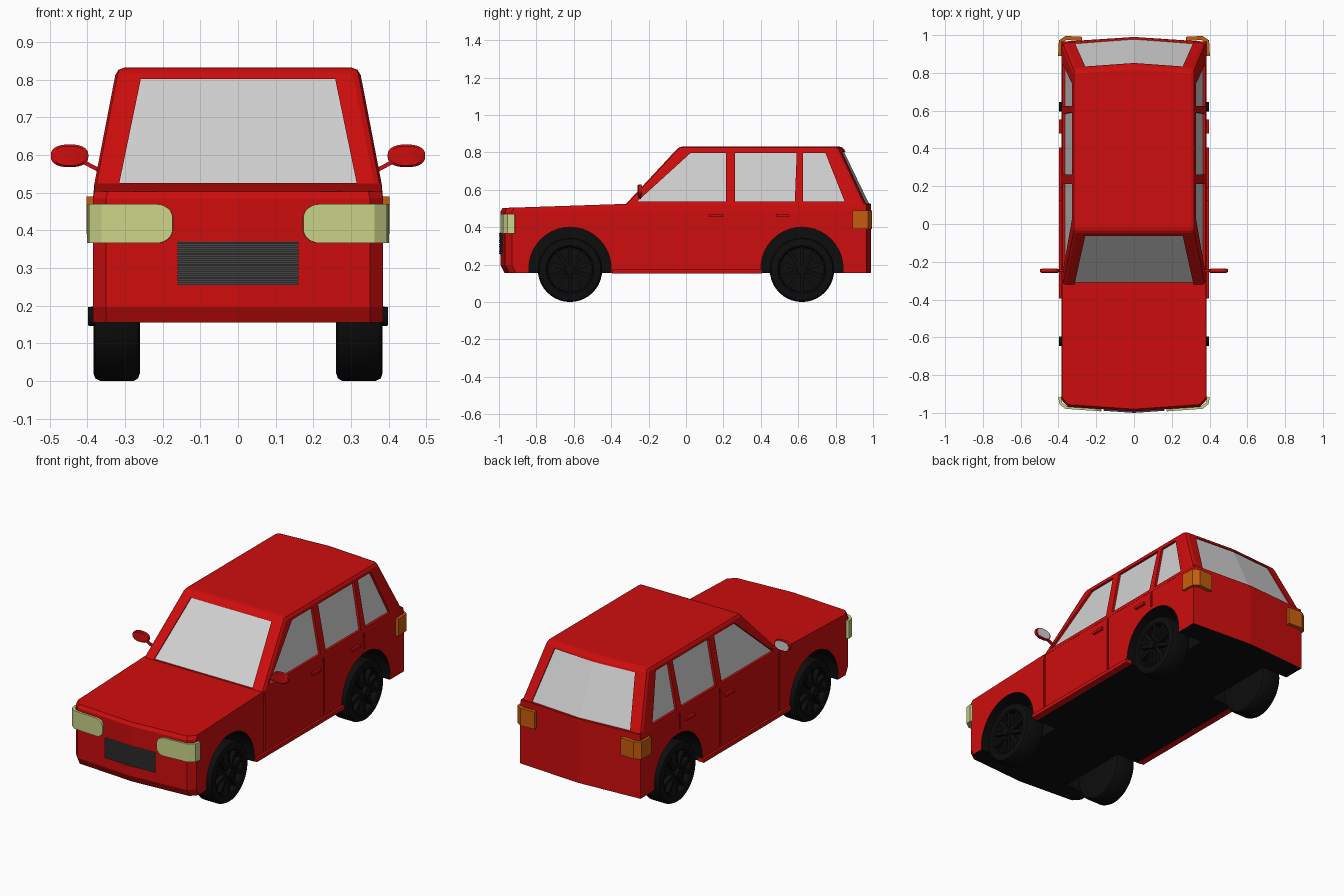
import bpy, bmesh, math
from mathutils import Vector, Matrix

if "Cube" in bpy.data.objects:
    bpy.data.objects.remove(bpy.data.objects["Cube"])


def material(name, r, g, b):
    m = bpy.data.materials.new(name)
    m.diffuse_color = (r, g, b, 1)
    m.use_nodes = True
    m.node_tree.nodes["Principled BSDF"].inputs["Base Color"].default_value = m.diffuse_color
    return m


RED = material("red paint", 0.62, 0.004, 0.004)
GLASS = material("pale grey glass", 0.64, 0.64, 0.64)
BLACK = material("black rubber", 0.004, 0.004, 0.004)
GRILLE = material("dark grey grille", 0.06, 0.06, 0.06)
LAMP = material("pale yellow lamp", 0.60, 0.66, 0.25)
ORANGE = material("orange lamp", 0.57, 0.11, 0.004)


def make(name, bm, mat=None, mirror=False, smooth=False):
    bmesh.ops.recalc_face_normals(bm, faces=bm.faces)
    me = bpy.data.meshes.new(name)
    bm.to_mesh(me)
    bm.free()
    ob = bpy.data.objects.new(name, me)
    bpy.context.collection.objects.link(ob)
    if mat:
        me.materials.append(mat)
    bpy.ops.object.select_all(action='DESELECT')
    ob.select_set(True)
    bpy.context.view_layer.objects.active = ob
    if smooth:
        bpy.ops.object.shade_smooth_by_angle(angle=math.radians(35))
    if mirror:
        ob.modifiers.new("mirror", 'MIRROR')
    return ob


def loft(bm, rings, caps=True):
    """Skin closed rings of points."""
    rows = [[bm.verts.new(p) for p in r] for r in rings]
    n = len(rows[0])
    for a, b in zip(rows, rows[1:]):
        for i in range(n):
            j = (i + 1) % n
            bm.faces.new((a[i], a[j], b[j], b[i]))
    if caps:
        bm.faces.new(rows[0])
        bm.faces.new(rows[-1])
    return rows


def box(bm, lo, hi, matrix=Matrix()):
    lo, hi = Vector(lo), Vector(hi)
    size = hi - lo
    bmesh.ops.create_cube(bm, size=1, matrix=matrix @ Matrix.Translation((lo + hi) / 2)
                          @ Matrix.Diagonal((*size, 1)))


def cut(ob, cutter):
    m = ob.modifiers.new("cut", 'BOOLEAN')
    m.operation, m.solver, m.object = 'DIFFERENCE', 'EXACT', cutter
    bpy.context.view_layer.objects.active = ob
    bpy.ops.object.modifier_apply(modifier=m.name)
    bpy.data.objects.remove(cutter)


def circle(x, y, z, r, n=40):
    return [(x, y + r * math.cos(2 * math.pi * i / n), z + r * math.sin(2 * math.pi * i / n))
            for i in range(n)]


def strip(name, path, zc, thick, mat, mirror=True):
    """Upright band along a plan path of (x, y, half height)."""
    bm = bmesh.new()
    cols = [(bm.verts.new((x, y, zc - h)), bm.verts.new((x, y, zc + h))) for x, y, h in path]
    for a, b in zip(cols, cols[1:]):
        bm.faces.new((a[0], b[0], b[1], a[1]))
    ob = make(name, bm, mat)
    s = ob.modifiers.new("thickness", 'SOLIDIFY')
    s.thickness, s.offset = thick, 0
    if mirror:
        ob.modifiers.new("mirror", 'MIRROR')
    return ob


# Lower body: plan outline lofted upwards, with a rising bonnet
half = [(0, -0.992), (0.35, -0.968), (0.385, -0.93), (0.385, -0.31), (0.385, 0.965), (0, 0.99)]
outline = half + [(-x, y) for x, y in half[-2:0:-1]]


def body_ring(z, front, side, rise=0):
    return [(x - math.copysign(side, x) if x else 0, y + (front if y < -0.9 else 0),
             z + rise * min(1, max(0, (y + 0.98) / 0.67))) for x, y in outline]


bm = bmesh.new()
rows = loft(bm, [body_ring(0.155, 0.022, 0), body_ring(0.197, 0, 0),
                 body_ring(0.485, 0, 0), body_ring(0.503, 0.012, 0.004, 0.022)], caps=False)
top = rows[-1]
bm.faces.new(rows[0])
bm.faces.new([top[i] for i in (7, 8, 9, 0, 1, 2, 3)])
bm.faces.new([top[i] for i in (3, 4, 5, 6, 7)])
body = make("lower_body", bm, RED)
body.data.materials.append(BLACK)

# Wheel arches and door gaps
WHEELS, ARCH_Z, ARCH_R = (-0.62, 0.62), 0.18, 0.22
bm = bmesh.new()
for y in WHEELS:
    for s in (-1, 1):
        loft(bm, [circle(s * 0.22, y, ARCH_Z, ARCH_R), circle(s * 0.5, y, ARCH_Z, ARCH_R)])
cut(body, make("arch_cutter", bm))
bm = bmesh.new()
for y, z in ((-0.305, 0.175), (0.235, 0.175), (0.605, 0.42)):
    for s in (-1, 1):
        box(bm, (s * 0.44 - 0.062, y - 0.005, z), (s * 0.44 + 0.062, y + 0.005, 0.6))
cut(body, make("door_gap_cutter", bm))
for p in body.data.polygons:
    c = p.center
    in_arch = abs(c.x) < 0.3845 and any(
        math.hypot(c.y - y, c.z - ARCH_Z) < ARCH_R + 0.003 for y in WHEELS)
    p.material_index = 1 if in_arch or p.normal.z < -0.95 else 0


# Cabin: red shell with window openings around a glass core
def cabin(name, z_top, side, end, mat, bevel=0):
    rings = []
    for z in (0.515, z_top):
        t = (z - 0.52) / 0.312
        w, f = 0.382 - 0.06 * t - side, -0.325 + 0.29 * t + end * 1.4
        c, m = 0.96 - 0.145 * t - end, 0.988 - 0.15 * t - end
        rings.append([(-w, f, z), (w, f, z), (w, c, z), (0, m, z), (-w, c, z)])
    bm = bmesh.new()
    loft(bm, rings)
    if bevel:
        bm.normal_update()
        edges = [e for e in bm.edges if max(v.co.z for v in e.verts) > 0.6
                 and e.calc_face_angle() > 0.4]
        bmesh.ops.bevel(bm, geom=edges, offset=bevel, segments=2, profile=0.5, affect='EDGES')
    return make(name, bm, mat)


shell = cabin("cabin_frame", 0.832, 0, 0, RED, 0.02)
cabin("window_glass", 0.82, 0.014, 0.007, GLASS)
bm = bmesh.new()
for win in ([(-0.26, 0.538), (0.213, 0.538), (0.213, 0.797), (0.025, 0.797)],
            [(0.262, 0.538), (0.582, 0.538), (0.592, 0.797), (0.262, 0.797)],
            [(0.625, 0.538), (0.848, 0.538), (0.745, 0.797), (0.625, 0.797)]):
    loft(bm, [[(x, y, z) for y, z in win] for x in (-0.6, 0.6)])
cut(shell, make("side_window_cutter", bm))
bm = bmesh.new()
for y0, y1 in ((-0.6, 0.1), (0.6, 1.2)):
    screen = [(-0.315, 0.526), (0.315, 0.526), (0.258, 0.802), (-0.258, 0.802)]
    loft(bm, [[(x, y, z) for x, z in screen] for y in (y0, y1)])
cut(shell, make("screen_cutter", bm))

# Sills and door handles
bm = bmesh.new()
box(bm, (0.36, -0.395, 0.153), (0.398, 0.405, 0.175))
make("sill", bm, RED, mirror=True)
bm = bmesh.new()
for y in (0.16, 0.517):
    box(bm, (0.38, y - 0.037, 0.454), (0.398, y + 0.037, 0.469))
make("door_handles", bm, RED, mirror=True)

# Headlights with rounded inner ends, and tail lights round the corners
path = []
for i in range(7):
    a = math.pi / 2 * i / 6
    x = 0.173 + 0.045 * (1 - math.cos(a))
    path.append((x, -0.996 + 0.07 * x, 0.016 + 0.036 * math.sin(a)))
path += [(0.36, -0.971, 0.052), (0.388, -0.95, 0.052), (0.393, -0.915, 0.052)]
strip("headlights", path, 0.418, 0.016, LAMP)
strip("tail_lights", [(0.275, 0.98, 0.05), (0.36, 0.985, 0.05), (0.388, 0.967, 0.05),
                      (0.391, 0.89, 0.05)], 0.44, 0.022, ORANGE)

# Grille: backing plate and slats following the pointed nose
strip("grille_back", [(-0.16, -0.982, 0.058), (0, -0.993, 0.058), (0.16, -0.982, 0.058)],
      0.313, 0.004, GRILLE, False)
for i in range(12):
    strip("grille_slat", [(-0.16, -0.985, 0.003), (0, -0.996, 0.003), (0.16, -0.985, 0.003)],
          0.259 + i * 0.0098, 0.008, GRILLE, False)

# Door mirrors
MIRROR = Vector((0.447, -0.248, 0.598))


def mirror_ring(y, s):
    out = []
    for i in range(28):
        a = 2 * math.pi * i / 28
        c, d = math.cos(a), math.sin(a)
        out.append(MIRROR + Vector((0.05 * s * math.copysign(abs(c) ** 0.8, c), y,
                                    0.03 * s * math.copysign(abs(d) ** 0.8, d))))
    return out


bm = bmesh.new()
loft(bm, [mirror_ring(-0.011, 0.85), mirror_ring(-0.006, 1), mirror_ring(0.01, 1)])
make("door_mirror", bm, RED, mirror=True, smooth=True)
bm = bmesh.new()
loft(bm, [mirror_ring(0.009, 0.85), mirror_ring(0.012, 0.85)])
make("mirror_glass", bm, GLASS, mirror=True)
bm = bmesh.new()
loft(bm, [[(x, MIRROR.y + a * 0.007, z + b * 0.006) for a, b in ((-1, -1), (1, -1), (1, 1), (-1, 1))]
          for x, z in ((0.36, 0.555), (0.42, 0.587))])
make("mirror_arm", bm, RED, mirror=True)

# Wheels: turned tyre, spokes and hub cap
HUB_Z = 0.172
for label, y in zip(("front", "rear"), WHEELS):
    bm = bmesh.new()
    loft(bm, [circle(x, y, HUB_Z, r) for x, r in (
        (0.26, 0.15), (0.265, 0.165), (0.278, 0.172), (0.365, 0.172), (0.379, 0.165),
        (0.384, 0.15), (0.384, 0.13), (0.378, 0.122), (0.35, 0.118))])
    make(label + "_tyres", bm, BLACK, mirror=True, smooth=True)
    bm = bmesh.new()
    for k in range(10):
        turn = Matrix.Translation((0, y, HUB_Z)) @ Matrix.Rotation(k * math.pi / 5, 4, 'X')
        box(bm, (0.345, -0.01, 0.015), (0.376, 0.01, 0.122), turn)
    loft(bm, [circle(x, y, HUB_Z, r, 20) for x, r in ((0.345, 0.027), (0.398, 0.025))])
    make(label + "_wheel_spokes", bm, BLACK, mirror=True)
